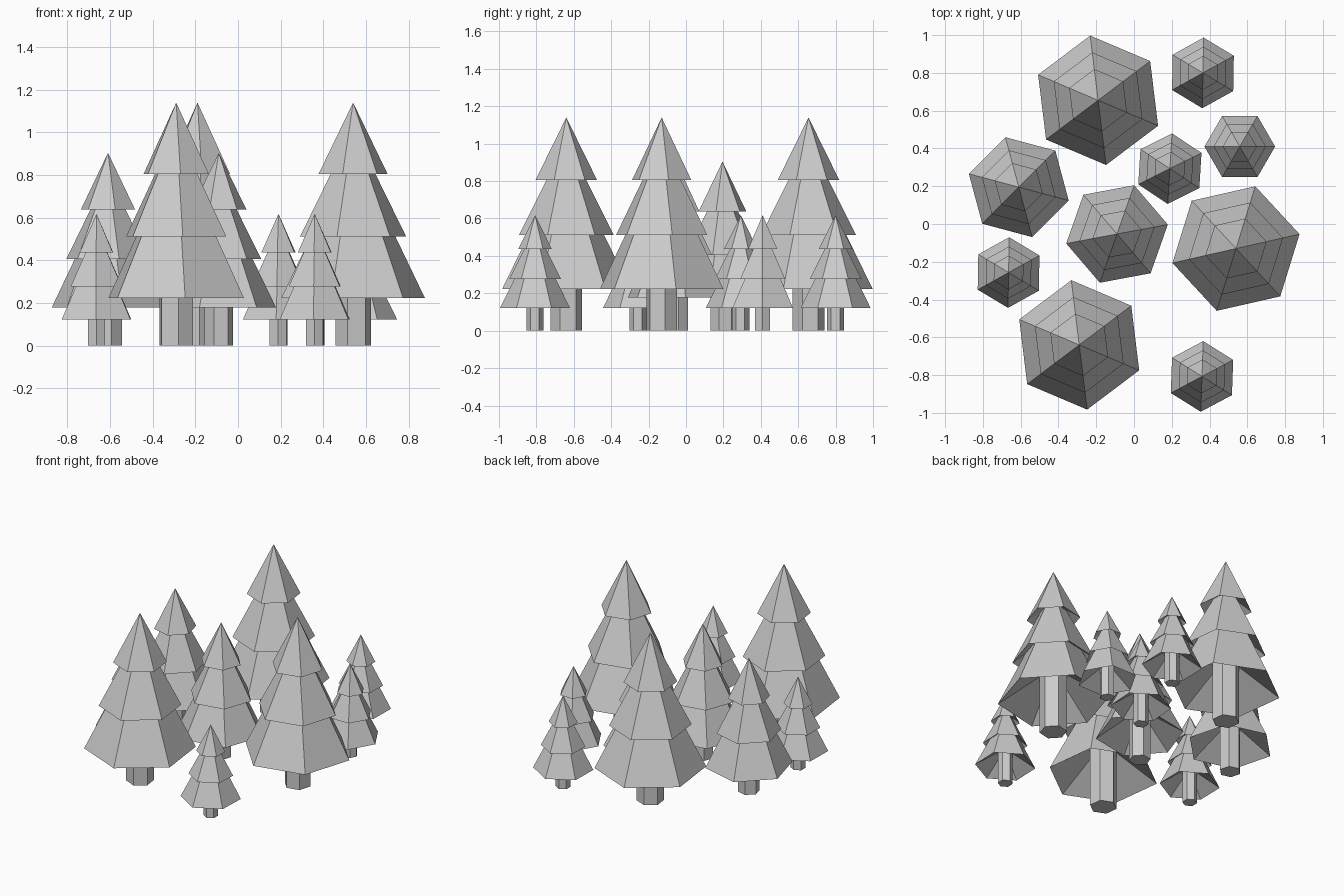
import bpy, bmesh
from math import sin, cos, radians, tau

if "Cube" in bpy.data.objects:
    bpy.data.objects.remove(bpy.data.objects["Cube"])

SIDES = 6
# (radius, height) outline of a full-size tree, from trunk base to tip
PROFILE = [
    (0.085, 0.0), (0.085, 0.40),     # trunk, running up under the boughs
    (0.345, 0.224), (0.175, 0.57),   # lower tier
    (0.255, 0.512), (0.080, 0.86),   # middle tier
    (0.166, 0.805),                  # upper tier rim, closes at the tip
]
TIP = 1.14


def tree_mesh():
    """Revolve the outline in six flat sides."""
    bm = bmesh.new()
    rings = [[bm.verts.new((r * cos(i * tau / SIDES), r * sin(i * tau / SIDES), z))
              for i in range(SIDES)] for r, z in PROFILE]
    bm.faces.new(rings[0][::-1])
    for low, high in zip(rings, rings[1:]):
        for i in range(SIDES):
            j = (i + 1) % SIDES
            bm.faces.new((low[i], low[j], high[j], high[i]))
    tip = bm.verts.new((0, 0, TIP))
    for i in range(SIDES):
        bm.faces.new((rings[-1][i], rings[-1][(i + 1) % SIDES], tip))
    bmesh.ops.recalc_face_normals(bm, faces=bm.faces)
    mesh = bpy.data.meshes.new("pine_tree")
    bm.to_mesh(mesh)
    bm.free()
    return mesh


# size name: (scale, [(x, y, turn in degrees), ...])
GROVE = {
    "large": (1.0, [(-0.19, 0.655, 37), (-0.29, -0.64, 37), (0.54, -0.13, 12.8)]),
    "medium": (0.793, [(-0.61, 0.195, 45), (-0.09, -0.053, 10.6)]),
    "small": (0.542, [(0.365, 0.80, 29), (0.19, 0.293, 26.5), (0.56, 0.41, 0),
                      (-0.664, -0.257, 29), (0.36, -0.807, 28)]),
}

mesh = tree_mesh()
for size, (scale, spots) in GROVE.items():
    for n, (x, y, turn) in enumerate(spots, 1):
        tree = bpy.data.objects.new(f"{size}_pine_{n}", mesh)
        tree.location = (x, y, 0)
        tree.rotation_euler.z = radians(turn)
        tree.scale = (scale,) * 3
        bpy.context.collection.objects.link(tree)
